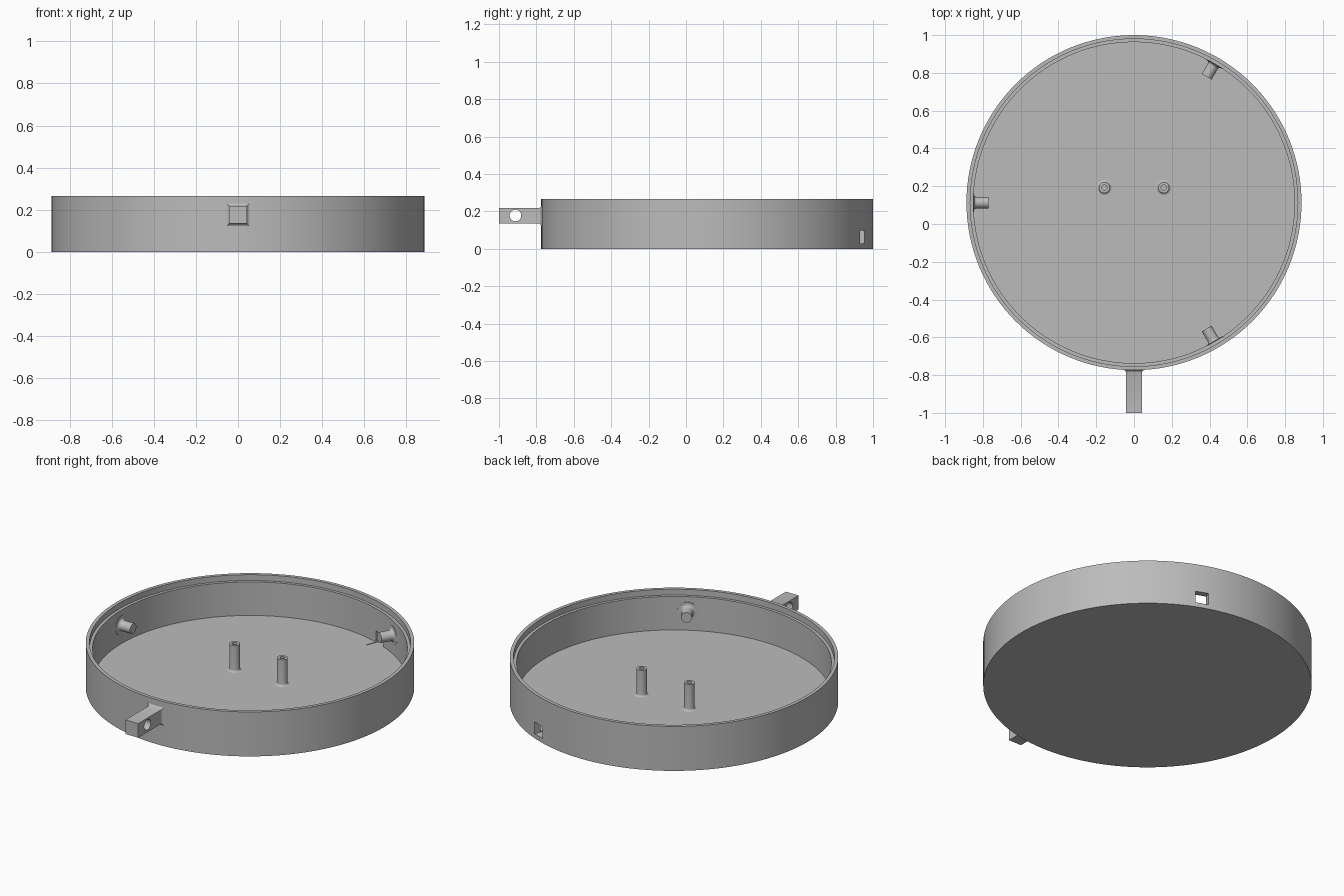
import bpy, bmesh, math
from mathutils import Matrix, Vector

if "Cube" in bpy.data.objects:
    bpy.data.objects.remove(bpy.data.objects["Cube"], do_unlink=True)

CY = 0.113      # centre of the round tray along y
R = 0.887       # outer radius of the tray
FLOOR = 0.03    # top of the tray floor

grey = bpy.data.materials.new("plain grey")
grey.use_nodes = True
grey.diffuse_color = (0.5, 0.5, 0.5, 1)
grey.node_tree.nodes["Principled BSDF"].inputs["Base Color"].default_value = (0.5, 0.5, 0.5, 1)


def finish(name, bm, matrix=Matrix()):
    bmesh.ops.recalc_face_normals(bm, faces=bm.faces)
    bm.transform(matrix)
    mesh = bpy.data.meshes.new(name)
    bm.to_mesh(mesh)
    bm.free()
    mesh.materials.append(grey)
    obj = bpy.data.objects.new(name, mesh)
    bpy.context.collection.objects.link(obj)
    return obj


def lathe(name, profile, steps, matrix):
    """Spin an (r, z) profile around the local z axis."""
    bm = bmesh.new()
    verts = [bm.verts.new((r, 0, z)) for r, z in profile]
    edges = [bm.edges.new(pair) for pair in zip(verts, verts[1:])]
    bmesh.ops.spin(bm, geom=verts + edges, axis=(0, 0, 1), cent=(0, 0, 0),
                   angle=math.tau, steps=steps, use_duplicate=False)
    bmesh.ops.remove_doubles(bm, verts=bm.verts, dist=1e-5)
    return finish(name, bm, matrix)


def cut(obj, cutter):
    """Subtract the cutter, then throw it away."""
    cutter.hide_render = True
    mod = obj.modifiers.new("cut", "BOOLEAN")
    mod.operation = "DIFFERENCE"
    mod.solver = "EXACT"
    mod.object = cutter
    activate(obj)
    bpy.ops.object.modifier_apply(modifier=mod.name)
    bpy.data.objects.remove(cutter, do_unlink=True)


def activate(obj):
    bpy.ops.object.select_all(action="DESELECT")
    obj.select_set(True)
    bpy.context.view_layer.objects.active = obj


def fillet(r, z, size, n=5):
    """Concave quarter round from a flat base up to a shaft of radius r."""
    return [(r + size * (1 - math.sin(a)), z + size * (1 - math.cos(a)))
            for a in (math.pi / 2 * i / n for i in range(n + 1))]


parts = []

# Round tray with a stepped rim
tray = lathe("tray", [(0, 0), (R, 0), (R, 0.265), (0.867, 0.265), (0.867, 0.23),
                      (0.85, 0.23), (0.85, FLOOR), (0, FLOOR)],
             128, Matrix.Translation((0, CY, 0)))

# Small rectangular opening in the rear wall
bm = bmesh.new()
bmesh.ops.create_cube(bm, size=1, matrix=Matrix.Diagonal((0.2, 0.075, 0.07, 1)))
slot = finish("slot_cutter", bm, Matrix.Translation((0, CY, 0.062))
              @ Matrix.Rotation(math.radians(69.4), 4, "Z")
              @ Matrix.Translation((R, 0, 0)))
cut(tray, slot)
parts.append(tray)

# Square lug on the front, flared where it meets the wall
bm = bmesh.new()
rings = []
for y, grow in [(-1, 0), (-0.787, 0), (-0.781, 0.002), (-0.776, 0.006),
                (-0.773, 0.012), (-0.757, 0.012)]:
    h = 0.042 + grow
    rings.append([bm.verts.new((sx * h, y, 0.176 + sz * h))
                  for sx, sz in ((-1, -1), (1, -1), (1, 1), (-1, 1))])
for a, b in zip(rings, rings[1:]):
    for i in range(4):
        j = (i + 1) % 4
        bm.faces.new((a[i], a[j], b[j], b[i]))
bm.faces.new(rings[0])
bm.faces.new(rings[-1])
lug = finish("front_lug", bm)

# Sideways hole through the lug
hole = lathe("hole_cutter", [(0, -0.2), (0.031, -0.2), (0.031, 0.2), (0, 0.2)], 32,
             Matrix.Translation((0, -0.912, 0.178)) @ Matrix.Rotation(math.pi / 2, 4, "Y"))
cut(lug, hole)
parts.append(lug)

# Two hollow standoffs on the floor
standoff = ([(0, 0.02), (0.04, 0.02)] + fillet(0.029, FLOOR, 0.012)
            + [(0.029, 0.187), (0.014, 0.187), (0.014, 0.05), (0, 0.05)])
for side, x in (("left", 0.157), ("right", -0.157)):
    parts.append(lathe(side + "_standoff", standoff, 32, Matrix.Translation((x, 0.193, 0))))

# Three pegs pointing inwards from the wall
peg = ([(0, 0), (0.056, 0), (0.056, 0.009)] + fillet(0.03, 0.009, 0.014)
       + [(0.03, 0.086), (0, 0.086)])
for name, degrees in (("right_peg", 180), ("rear_peg", 60), ("front_peg", -60)):
    matrix = (Matrix.Translation((0, CY, 0.142))
              @ Matrix.Rotation(math.radians(degrees), 4, "Z")
              @ Matrix.Translation((0.856, 0, 0))
              @ Matrix.Rotation(-math.pi / 2, 4, "Y"))
    parts.append(lathe(name, peg, 32, matrix))

for obj in parts:
    activate(obj)
    bpy.ops.object.shade_smooth_by_angle(angle=math.radians(30))
